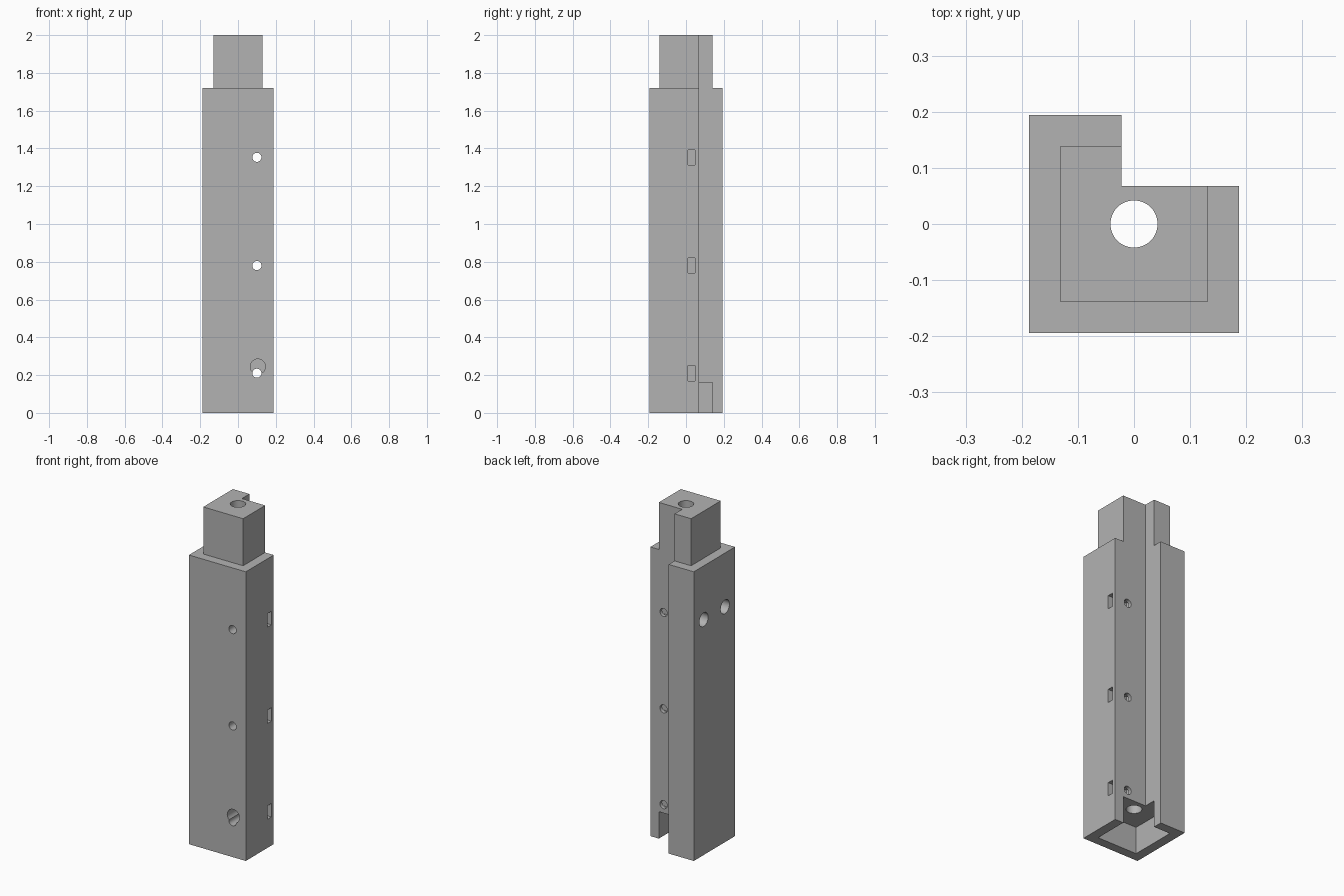
import bpy
import math

cube = bpy.data.objects.get("Cube")
if cube:
    bpy.data.objects.remove(cube, do_unlink=True)

grey = bpy.data.materials.new("plain_grey")
grey.use_nodes = True
grey.diffuse_color = (0.45, 0.45, 0.45, 1)
grey.node_tree.nodes["Principled BSDF"].inputs["Base Color"].default_value = (0.45, 0.45, 0.45, 1)


def box(name, low, high):
    centre = [(a + b) / 2 for a, b in zip(low, high)]
    bpy.ops.mesh.primitive_cube_add(size=1, location=centre)
    ob = bpy.context.object
    ob.name = name
    ob.scale = [b - a for a, b in zip(low, high)]
    bpy.ops.object.transform_apply(location=True, rotation=True, scale=True)
    ob.data.materials.append(grey)
    return ob


def rod(name, centre, radius, length, axis):
    turn = {"x": (0, math.pi / 2, 0), "y": (math.pi / 2, 0, 0), "z": (0, 0, 0)}[axis]
    bpy.ops.mesh.primitive_cylinder_add(vertices=48, radius=radius, depth=length,
                                        location=centre, rotation=turn)
    ob = bpy.context.object
    ob.name = name
    bpy.ops.object.transform_apply(location=True, rotation=True, scale=True)
    ob.data.materials.append(grey)
    return ob


def combine(target, tool, operation):
    bpy.context.view_layer.objects.active = target
    mod = target.modifiers.new("combine", "BOOLEAN")
    mod.operation = operation
    mod.solver = "EXACT"
    mod.object = tool
    bpy.ops.object.modifier_apply(modifier=mod.name)
    bpy.data.objects.remove(tool, do_unlink=True)


W, D, SHOULDER, TOP = 0.187, 0.194, 1.72, 2.0
TW, TD = 0.131, 0.139            # tenon and socket half sizes

# Column with a square tenon on top
post = box("slotted_post", (-W, -D, 0), (W, D, SHOULDER))
combine(post, box("tenon", (-TW, -TD, SHOULDER - 0.1), (TW, TD, TOP)), "UNION")

# Full-height corner notch at the back, socket below, bore through the middle
combine(post, box("notch", (-0.022, 0.068, -0.1), (0.4, 0.4, 2.1)), "DIFFERENCE")
combine(post, box("socket", (-TW, -TD, -0.1), (TW, TD, 0.16)), "DIFFERENCE")
combine(post, rod("bore", (0, 0, 1), 0.042, 2.4, "z"), "DIFFERENCE")

# Screw holes with side slots for nuts
for z in (0.21, 0.78, 1.353):
    combine(post, rod("screw_hole", (0.1, 0, z), 0.024, 0.6, "y"), "DIFFERENCE")
    combine(post, box("nut_slot", (0.06, 0.01, z - 0.04), (0.3, 0.047, z + 0.04)), "DIFFERENCE")

# Blind peg holes on the front and on the right side
DEPTH = 0.1
combine(post, rod("front_peg_hole", (0.105, -D, 0.245), 0.04, 2 * DEPTH, "y"), "DIFFERENCE")
for y in (-0.1, 0.1):
    combine(post, rod("side_peg_hole", (-W, y, 1.4), 0.041, 2 * DEPTH, "x"), "DIFFERENCE")

# Sharp edges with smooth hole walls
bpy.ops.object.select_all(action="DESELECT")
post.select_set(True)
bpy.context.view_layer.objects.active = post
bpy.ops.object.shade_smooth_by_angle(angle=math.radians(30))
